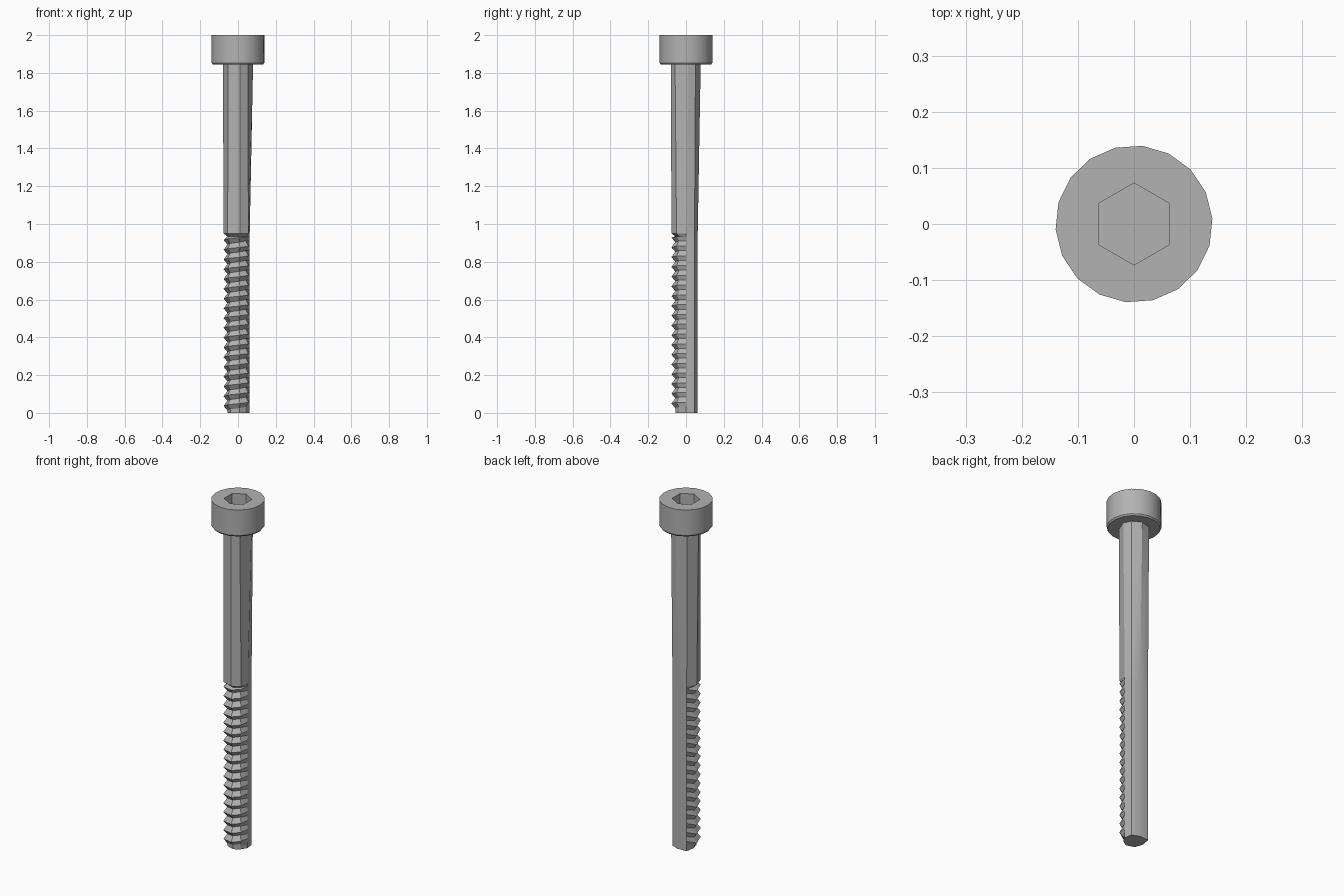
import bpy, bmesh, math

cube = bpy.data.objects.get("Cube")
if cube:
    bpy.data.objects.remove(cube)

steel = bpy.data.materials.new("grey steel")
steel.use_nodes = True
GREY = (0.45, 0.45, 0.45, 1)
steel.diffuse_color = GREY
steel.node_tree.nodes["Principled BSDF"].inputs["Base Color"].default_value = GREY


def loft(name, rings, smooth):
    """Skin equal-length closed rings, and cap both ends."""
    bm = bmesh.new()
    loops = [[bm.verts.new(p) for p in ring] for ring in rings]
    n = len(loops[0])
    for a, b in zip(loops, loops[1:]):
        for i in range(n):
            j = (i + 1) % n
            bm.faces.new((a[i], a[j], b[j], b[i]))
    bm.faces.new(loops[0][::-1])
    bm.faces.new(loops[-1])
    bmesh.ops.recalc_face_normals(bm, faces=bm.faces)
    mesh = bpy.data.meshes.new(name)
    bm.to_mesh(mesh)
    bm.free()
    obj = bpy.data.objects.new(name, mesh)
    bpy.context.collection.objects.link(obj)
    mesh.materials.append(steel)
    bpy.ops.object.select_all(action='DESELECT')
    obj.select_set(True)
    bpy.context.view_layer.objects.active = obj
    bpy.ops.object.shade_smooth_by_angle(angle=math.radians(smooth))
    return obj


def circle(r, z, n=18, turn=4):
    return [(r * math.cos(math.tau * i / n + math.radians(turn)),
             r * math.sin(math.tau * i / n + math.radians(turn)), z) for i in range(n)]


# Head: a short cylinder with a slightly chamfered lower rim
head = loft("head", [circle(0.134, 1.845), circle(0.14, 1.853), circle(0.14, 2.0)], 30)

# Hexagonal key socket, cut into the head
cutter = loft("socket_cutter", [circle(0.073, 1.91, 6, 30), circle(0.073, 2.05, 6, 30)], 10)
cutter.hide_render = True
cutter.hide_viewport = True
cut = head.modifiers.new("socket", 'BOOLEAN')
cut.operation = 'DIFFERENCE'
cut.object = cutter
cut.solver = 'EXACT'

# Shaft: eight columns; the first four are plain, the last four carry the thread
upper = [(0.08, 0.01), (0.06, 0.05), (0.01, 0.078), (-0.05, 0.06),
         (-0.08, 0.0), (-0.052, -0.06), (0.01, -0.08), (0.052, -0.058)]
lower = [(0.062, 0.0), (0.055, 0.045), (0.01, 0.062), (-0.045, 0.058),
         (-0.076, 0.01), (-0.055, -0.055), (0.01, -0.077), (0.055, -0.05)]
PLAIN = 4
TEETH = 18
TOP = 0.95
PITCH = (TOP - 0.02) / TEETH


def thread_ring(z, scale, lift=True):
    ring = []
    for i, (x, y) in enumerate(lower):
        threaded = i >= PLAIN
        s = scale if threaded else 1
        rise = (i - 7) * PITCH / 8 if threaded and lift else 0
        ring.append((x * s, y * s, max(z + rise, 0.0)))
    return ring


rings = [thread_ring(0.0, 0.72, False)]
for k in range(TEETH):
    z = 0.02 + k * PITCH
    rings.append(thread_ring(z + 0.012, 0.74))
    rings.append(thread_ring(z + 0.036, 1.0))
rings.append(thread_ring(TOP - 0.015, 0.74, False))
rings.append(thread_ring(TOP, 1.0, False))
rings.append([(x, y, 1.86) for x, y in upper])
loft("shaft", rings, 25)
